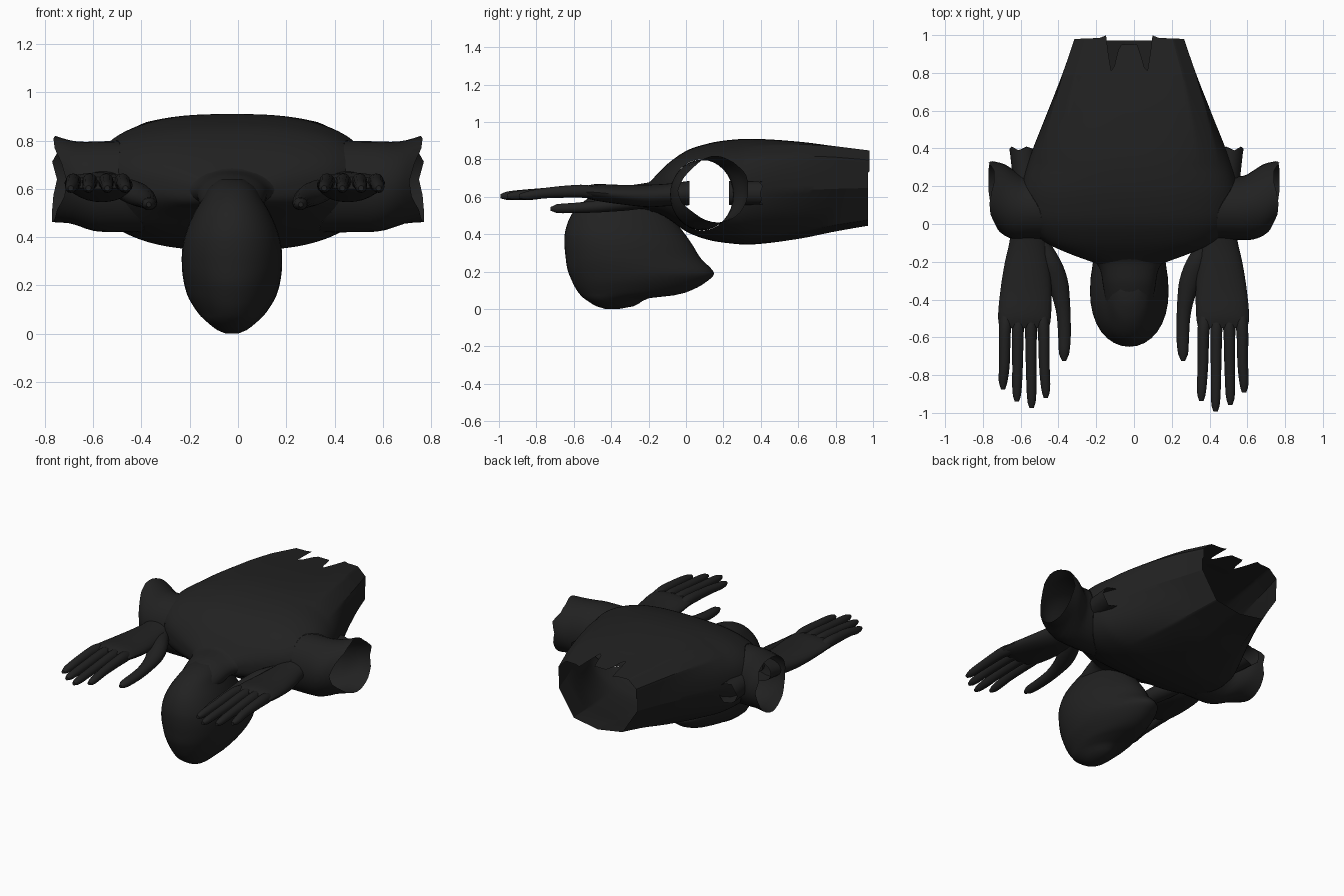
import bpy, bmesh, math

if "Cube" in bpy.data.objects:
    bpy.data.objects.remove(bpy.data.objects["Cube"])

mat = bpy.data.materials.new("charcoal")
mat.diffuse_color = (0.0155, 0.0155, 0.0155, 1)
mat.use_nodes = True
mat.node_tree.nodes["Principled BSDF"].inputs["Base Color"].default_value = mat.diffuse_color


def sample(keys, t):
    """Smooth interpolation of key rows; column 0 is the parameter."""
    ks = sorted(keys)
    t = min(max(t, ks[0][0]), ks[-1][0])
    i = next(k for k in range(len(ks) - 1) if t <= ks[k + 1][0])
    a, b = ks[i], ks[i + 1]
    p, q = ks[max(i - 1, 0)], ks[min(i + 2, len(ks) - 1)]
    h = b[0] - a[0]
    s = (t - a[0]) / h
    out = []
    for c in range(1, len(a)):
        ma = (b[c] - p[c]) / (b[0] - p[0]) * h
        mb = (q[c] - a[c]) / (q[0] - a[0]) * h
        out.append((2*s**3 - 3*s*s + 1) * a[c] + (s**3 - 2*s*s + s) * ma
                   + (3*s*s - 2*s**3) * b[c] + (s**3 - s*s) * mb)
    return out


def linear(keys, t):
    for (x0, v0), (x1, v1) in zip(keys, keys[1:]):
        if x0 <= t <= x1:
            return v0 + (v1 - v0) * (t - x0) / (x1 - x0)
    return keys[0][1] if t < keys[0][0] else keys[-1][1]


def steps(a, b, n):
    return [a + (b - a) * i / n for i in range(n + 1)]


def power(v, e):
    return math.copysign(abs(v) ** e, v)


def loft(name, rings, cap_start=True, cap_end=True, edit=None, angle=40):
    bm = bmesh.new()
    vs = [[bm.verts.new(p) for p in r] for r in rings]
    n = len(rings[0])
    for a, b in zip(vs, vs[1:]):
        for j in range(n):
            k = (j + 1) % n
            bm.faces.new((a[j], a[k], b[k], b[j]))
    if cap_start:
        bm.faces.new(vs[0])
    if cap_end:
        bm.faces.new(vs[-1])
    bmesh.ops.remove_doubles(bm, verts=bm.verts, dist=0.0005)
    bmesh.ops.recalc_face_normals(bm, faces=bm.faces)
    if edit:
        edit(bm)
    me = bpy.data.meshes.new(name)
    bm.to_mesh(me)
    bm.free()
    me.materials.append(mat)
    ob = bpy.data.objects.new(name, me)
    bpy.context.collection.objects.link(ob)
    bpy.ops.object.select_all(action='DESELECT')
    ob.select_set(True)
    bpy.context.view_layer.objects.active = ob
    bpy.ops.object.shade_smooth_by_angle(angle=math.radians(angle))
    return ob


def tube(name, keys, n, sides, fx, **kw):
    """Elliptical tube along y; keys are (y, x, half width, z, half height)."""
    ys = [k[0] for k in keys]
    rings = []
    for y in steps(max(ys), min(ys), n):
        x, w, z, h = sample(keys, y)
        rings.append([(fx(x + w * math.cos(2*math.pi*j/sides)), y,
                       z + h * math.sin(2*math.pi*j/sides)) for j in range(sides)])
    return loft(name, rings, **kw)


# Torso: hollow shell, faceted open ragged waist, round armholes
CX = -0.025
TORSO = [(-0.215, 0.16, 0.53, 0.655), (-0.20, 0.20, 0.525, 0.67), (-0.16, 0.31, 0.515, 0.715),
         (-0.10, 0.44, 0.485, 0.775), (0, 0.54, 0.415, 0.845), (0.1, 0.57, 0.375, 0.88),
         (0.2, 0.57, 0.355, 0.90), (0.35, 0.528, 0.345, 0.91), (0.6, 0.43, 0.375, 0.895),
         (0.8, 0.352, 0.415, 0.87), (1.0, 0.283, 0.45, 0.845)]
RAGGED = [(-0.3, 0.98), (-0.18, 0.985), (-0.15, 1.0), (-0.10, 0.79), (-0.075, 0.95),
          (0.02, 0.95), (0.05, 0.79), (0.10, 1.0), (0.13, 0.985), (0.26, 0.98)]
WAIST = [(1, 0), (1, 0.74), (0.8, 1), (-0.8, 1), (-1, 0.74), (-1, 0), (-0.62, -0.85),
         (0, -1), (0.62, -0.85)]
HOLE = (0.085, 0.61, 0.168, 0.19)


def waist_scale(u, v):
    """Scale that moves (u, v) onto the waist polygon."""
    m = 0
    for (x0, y0), (x1, y1) in zip(WAIST, WAIST[1:] + WAIST[:1]):
        nx, ny = y1 - y0, x0 - x1
        m = max(m, (nx * u + ny * v) / (nx * x0 + ny * y0))
    return 1 / m


def torso_point(y, a):
    w, lo, hi = sample(TORSO, y)
    u, v = power(math.cos(a), 2 / 2.7), power(math.sin(a), 2 / 2.7)
    back = min(max((y - 0.3) / 0.5, 0), 1)
    k = 1 + back * (waist_scale(u, v) - 1)
    return CX + w * u * k, y, (lo + hi) / 2 + (hi - lo) / 2 * v * k


def torso_side(y, z):
    """Half width of the torso at (y, z)."""
    w, lo, hi = sample(TORSO, y)
    v = min(abs(z - (lo + hi) / 2) / ((hi - lo) / 2), 0.98)
    return w * (1 - v ** 2.7) ** (1 / 2.7)


def cut_armholes(bm):
    cy, cz, ry, rz = HOLE

    def d(p):
        return math.hypot((p.y - cy) / ry, (p.z - cz) / rz)
    gone = [f for f in bm.faces
            if abs(f.calc_center_median().x) > 0.3 and d(f.calc_center_median()) < 1]
    bmesh.ops.delete(bm, geom=gone, context='FACES')
    for v in bm.verts:
        if v.is_boundary and -0.15 < v.co.y < 0.4 and abs(v.co.x) > 0.25:
            s = d(v.co)
            v.co.y = cy + (v.co.y - cy) / s
            v.co.z = cz + (v.co.z - cz) / s
            v.co.x = CX + math.copysign(torso_side(v.co.y, v.co.z), v.co.x)


rings = []
for y in steps(-0.215, 1.0, 50):
    ring = []
    for j in range(180):
        a = 2 * math.pi * j / 180
        end = 0.972
        if math.sin(a) > 0.3:
            end = linear(RAGGED, torso_point(0.98, a)[0])
        ring.append(torso_point(min(y, end), a))
    rings.append(ring)
loft("torso", rings, cap_start=False, cap_end=False, edit=cut_armholes, angle=25)

# Head: upside down, keys are (z, back y, face y, half width)
HEAD = [(0.0, -0.43, -0.36, 0.025), (0.015, -0.48, -0.28, 0.06), (0.06, -0.55, -0.19, 0.115),
        (0.075, -0.565, -0.05, 0.13), (0.11, -0.59, 0.05, 0.155), (0.15, -0.61, 0.115, 0.178),
        (0.185, -0.625, 0.15, 0.19), (0.215, -0.635, 0.135, 0.197), (0.27, -0.643, 0.08, 0.204),
        (0.35, -0.65, 0.03, 0.203), (0.42, -0.645, -0.02, 0.188), (0.50, -0.615, -0.08, 0.155),
        (0.56, -0.565, -0.12, 0.12), (0.61, -0.49, -0.15, 0.09), (0.64, -0.40, -0.2, 0.05)]
rings = []
for z in steps(0, 0.64, 44):
    y0, y1, w = sample(HEAD, z)
    ring = []
    for j in range(36):
        a = 2 * math.pi * j / 36
        u = math.cos(a)
        ring.append((CX + w * math.sin(a) * (1 - 0.18 * u),
                     (y0 + y1) / 2 + (y1 - y0) / 2 * u, z))
    rings.append(ring)
loft("head", rings, angle=60)

# Neck, flaring into the chest opening
tube("neck", [(-0.18, CX, 0.23, 0.60, 0.09), (-0.2, CX, 0.185, 0.597, 0.08),
              (-0.24, CX, 0.155, 0.59, 0.08),
              (-0.32, CX, 0.14, 0.565, 0.09), (-0.45, CX, 0.12, 0.52, 0.08)],
     16, 32, lambda x: x, cap_start=False, cap_end=False)

# Sleeve stubs: grow from the armholes, skewed back, torn ends
# keys are (x, y centre, y radius, z centre, z radius)
SLEEVE = [(0.30, *HOLE[:1], HOLE[2], *HOLE[1:2], HOLE[3]),
          (0.58, 0.085, 0.17, 0.61, 0.187), (0.63, 0.10, 0.182, 0.615, 0.18),
          (0.69, 0.13, 0.188, 0.628, 0.172), (0.78, 0.18, 0.158, 0.645, 0.182)]
TORN = [0.75, 0.77, 0.74, 0.74, 0.755, 0.765, 0.76, 0.73, 0.71, 0.72,
        0.75, 0.76, 0.77, 0.77, 0.77, 0.765]

for side, s in (("left", -1), ("right", 1)):
    rings = []
    for t in steps(0, 1, 10):
        ring = []
        for j in range(32):
            a = 2 * math.pi * j / 32
            end = (TORN[j // 2] + TORN[(j + 1) // 2 % 16]) / 2
            root = torso_side(HOLE[0] + HOLE[2] * math.cos(a), HOLE[1] + HOLE[3] * math.sin(a))
            x = (root + s * CX) * (1 - t) + end * t
            yc, ry, zc, rz = sample(SLEEVE, x)
            ring.append((s * x, yc + ry * math.cos(a), zc + rz * math.sin(a)))
        rings.append(ring)
    loft(side + "_sleeve", rings, False, False)

    # Torn elbow piece behind the armhole
    def tear(bm):
        for i, v in enumerate(v for v in bm.verts if v.co.y > 0.395):
            v.co.y -= (0, 0.012, 0.004, 0.02)[i % 4]
    tube(side + "_elbow", [(0.41, -0.59, 0.07, 0.62, 0.065), (0.23, -0.57, 0.07, 0.62, 0.068)],
         4, 10, lambda x: x if s < 0 else -0.08 - x, cap_start=False, cap_end=False, edit=tear)

    # Forearm with palm, thumb and four fingers
    def hx(x):
        return x if s < 0 else -0.11 - x
    tube(side + "_palm", [(0.02, -0.56, 0.085, 0.62, 0.065), (-0.1, -0.56, 0.10, 0.61, 0.06),
                          (-0.2, -0.565, 0.118, 0.605, 0.06), (-0.35, -0.572, 0.135, 0.612, 0.052),
                          (-0.5, -0.58, 0.14, 0.625, 0.042), (-0.55, -0.58, 0.13, 0.625, 0.025)],
         18, 24, hx, cap_start=False)
    tube(side + "_thumb", [(-0.06, -0.50, 0.03, 0.605, 0.035), (-0.2, -0.445, 0.06, 0.59, 0.048),
                           (-0.3, -0.41, 0.06, 0.572, 0.045), (-0.38, -0.388, 0.047, 0.56, 0.039),
                           (-0.48, -0.373, 0.037, 0.548, 0.033), (-0.6, -0.368, 0.033, 0.54, 0.028),
                           (-0.69, -0.37, 0.026, 0.537, 0.024), (-0.725, -0.37, 0.01, 0.535, 0.01)],
         20, 14, hx)
    fingers = [(-0.68, -0.693, -0.875), (-0.613, -0.62, -0.94),
               (-0.547, -0.542, -0.975), (-0.482, -0.467, -0.92)]
    for i, (x0, x1, tip) in enumerate(fingers):
        tip -= 0.018 if s > 0 else 0
        tube(f"{side}_finger_{i + 1}",
             [(-0.47, x0, 0.026, 0.622, 0.026), (-0.52, x0, 0.033, 0.627, 0.034),
              (-0.58, x0 * 0.7 + x1 * 0.3, 0.031, 0.63, 0.034),
              (-0.75, (x0 + x1) / 2, 0.028, 0.62, 0.028), (tip + 0.04, x1, 0.023, 0.606, 0.023),
              (tip, x1, 0.011, 0.603, 0.011)], 18, 12, hx)
